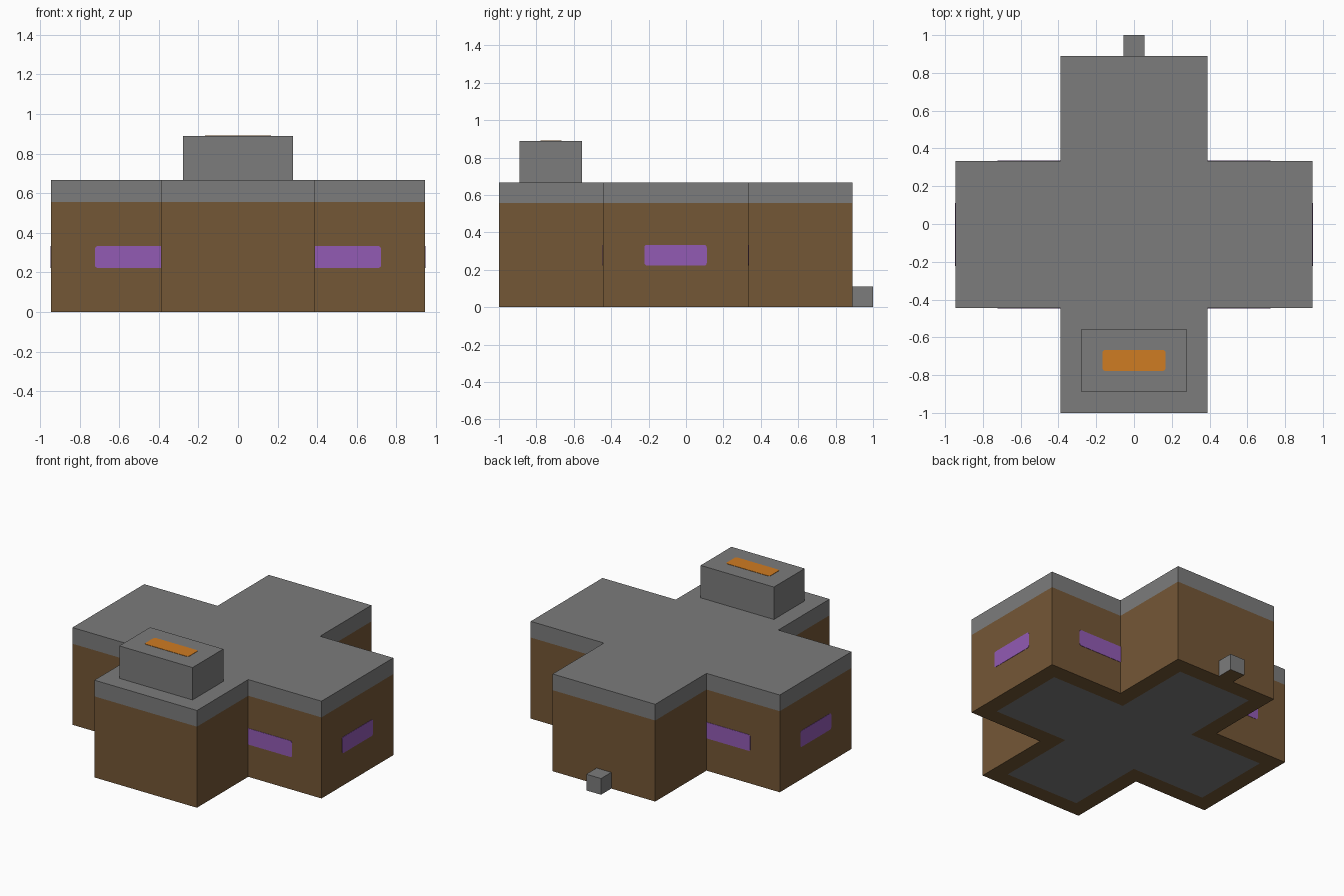
import bpy, bmesh
from mathutils import Vector

old = bpy.data.objects.get("Cube")
if old:
    bpy.data.objects.remove(old, do_unlink=True)

U = 1 / 9  # building module


def material(name, rgb):
    lin = [((c / 255 + 0.055) / 1.055) ** 2.4 for c in rgb] + [1]
    m = bpy.data.materials.new(name)
    m.diffuse_color = lin
    m.use_nodes = True
    m.node_tree.nodes["Principled BSDF"].inputs["Base Color"].default_value = lin
    return m


brown = material("brown wall", (116, 87, 54))
grey = material("grey roof", (124, 124, 124))
purple = material("purple window", (146, 91, 180))
orange = material("orange vent", (207, 124, 34))


def finish(bm, name, mats):
    me = bpy.data.meshes.new(name)
    bm.to_mesh(me)
    bm.free()
    for m in mats:
        me.materials.append(m)
    ob = bpy.data.objects.new(name, me)
    bpy.context.collection.objects.link(ob)
    return ob


def box(name, lo, hi, mats, round_axis=None):
    """Box between two corners in modules; optionally rounds edges along one axis."""
    bm = bmesh.new()
    bmesh.ops.create_cube(bm, size=1)
    lo, hi = Vector(lo) * U, Vector(hi) * U
    for v in bm.verts:
        v.co = Vector([lo[i] + (v.co[i] + 0.5) * (hi[i] - lo[i]) for i in range(3)])
    if round_axis is not None:
        edges = [e for e in bm.edges
                 if all(abs(e.verts[0].co[i] - e.verts[1].co[i]) < 1e-5
                        for i in range(3) if i != round_axis)]
        bmesh.ops.bevel(bm, geom=edges, offset=0.014, segments=3,
                        profile=0.5, affect='EDGES')
    if len(mats) > 1:  # second material on the underside
        bm.normal_update()
        for f in bm.faces:
            f.material_index = int(f.normal.z < -0.5)
    return finish(bm, name, mats)


# Cross-shaped body: outline extruded to wall top, then to roof top
a, b, front, back = 3.5, 8.5, -4, 3
half = [(a, -9), (a, front), (b, front), (b, back), (a, back), (a, 8)]
outline = half + [(-x, y) for x, y in reversed(half)]
bm = bmesh.new()
base = bm.faces.new([bm.verts.new((x * U, y * U, 0)) for x, y in outline])
ring = list(base.edges)
for height in (5 * U, U):
    ext = bmesh.ops.extrude_edge_only(bm, edges=ring)["geom"]
    new_verts = [g for g in ext if isinstance(g, bmesh.types.BMVert)]
    bmesh.ops.translate(bm, verts=new_verts, vec=(0, 0, height))
    ring = [e for e in bm.edges if e.verts[0] in new_verts and e.verts[1] in new_verts]
bmesh.ops.contextual_create(bm, geom=ring)
bmesh.ops.recalc_face_normals(bm, faces=bm.faces[:])
# Floor panel inside a brown rim
bmesh.ops.inset_region(bm, faces=[base], thickness=U, use_even_offset=True)
for f in bm.faces:
    f.material_index = int(f.calc_center_median().z > 5 * U)
base.material_index = 1
finish(bm, "building_body", [brown, grey])

# Roof block with its vent, and the small rear step
box("roof_block", (-2.5, -8, 6), (2.5, -5, 8), [grey])
box("roof_vent", (-1.5, -7, 7.98), (1.5, -6, 8.02), [orange], 2)
box("rear_step", (-0.5, 8, 0), (0.5, 9, 1), [grey, brown])

# Windows on the side wings: one outer, one front and one back each
t = 0.02
for side, s in (("left", 1), ("right", -1)):
    def window(label, x0, x1, y0, y1, axis):
        xs = sorted((s * x0, s * x1))
        box(f"{side}_{label}_window", (xs[0], y0, 2), (xs[1], y1, 3), [purple], axis)

    window("outer", b - t, b + t, -2, 1, 0)
    window("front", a - 0.2, 6.5, front - t, front + t, 1)
    window("back", a - 0.2, 6.5, back - t, back + t, 1)
